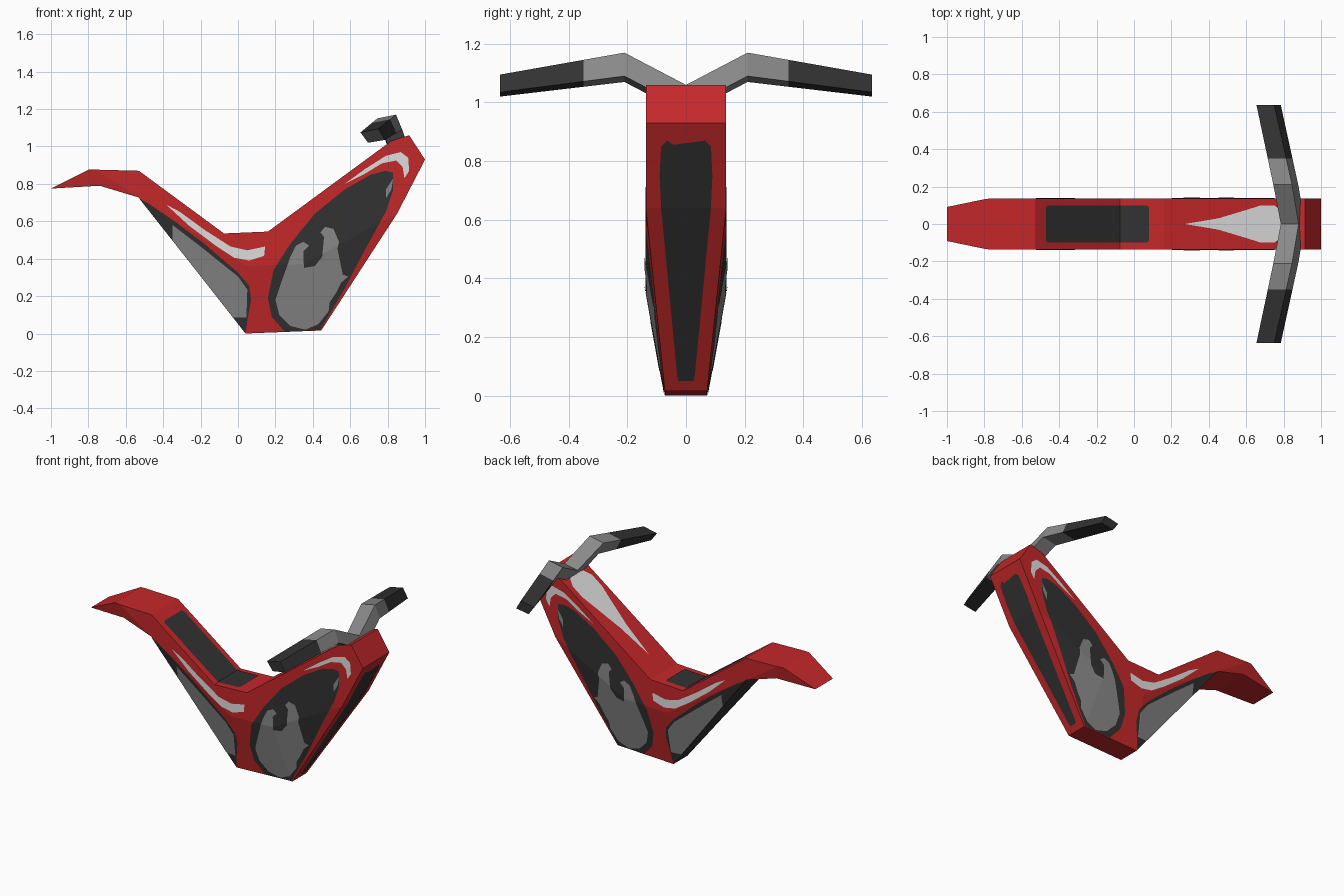
import bpy, bmesh
from mathutils import Vector

if "Cube" in bpy.data.objects:
    bpy.data.objects.remove(bpy.data.objects["Cube"])


def material(name, r, g, b):
    m = bpy.data.materials.new(name)
    m.diffuse_color = (r, g, b, 1)
    m.use_nodes = True
    m.node_tree.nodes["Principled BSDF"].inputs["Base Color"].default_value = m.diffuse_color
    return m


RED = material("red paint", 0.56, 0.021, 0.023)
DARK = material("dark rubber", 0.032, 0.032, 0.032)
GREY = material("grey metal", 0.25, 0.25, 0.25)
LIGHT = material("light trim", 0.73, 0.73, 0.73)

# Side profile (x, z), clockwise from the tail tip
PROFILE = [(-1, .775), (-.797, .877), (-.53, .87), (-.075, .535), (.16, .545),
           (.82, 1.03), (.915, 1.06), (1, .93), (.85, .64), (.445, .016),
           (.04, 0), (-.53, .727), (-.74, .79)]

# Creases where the flat sides start tapering towards the bottom
W, N = .137, .072
REAR, C1, C2, FRONT = (-.53, .727), (.04, .36), (.35, .372), (.85, .64)
B1, B2 = (.04, 0), (.445, .016)
CREASES = [(REAR, C1), (C1, C2), (C2, FRONT), (C1, B1), (C2, B2)]


def facet(a, b, c):
    # a and b lie at full width, c at the narrow bottom
    pa, pb, pc = (Vector((p[0], w, p[1])) for p, w in ((a, W), (b, W), (c, N)))
    n = (pb - pa).cross(pc - pa)
    return lambda x, z: pa.y - (n.x * (x - pa.x) + n.z * (z - pa.z)) / n.y


FACETS = [facet(REAR, C1, B1), facet(C1, C2, B1), facet(C2, FRONT, B2)]


def half_width(x, z):
    return min([W] + [f(x, z) for f in FACETS])


def sheet(points, cuts):
    # Flat outline in the XZ plane, split along straight lines
    bm = bmesh.new()
    bm.faces.new([bm.verts.new((a, 0, b)) for a, b in points])
    bmesh.ops.triangulate(bm, faces=bm.faces[:], ngon_method='EAR_CLIP')
    for p, q in cuts:
        bmesh.ops.bisect_plane(bm, geom=bm.verts[:] + bm.edges[:] + bm.faces[:],
                               dist=1e-5, plane_co=(p[0], 0, p[1]),
                               plane_no=(p[1] - q[1], 0, q[0] - p[0]))
    return bm


def finish(name, bm, *mats):
    me = bpy.data.meshes.new(name)
    bm.to_mesh(me)
    bm.free()
    for m in mats:
        me.materials.append(m)
    ob = bpy.data.objects.new(name, me)
    bpy.context.collection.objects.link(ob)
    return ob


def plate(name, points, mat, cuts, place, out):
    bm = sheet(points, cuts)
    for v in bm.verts:
        v.co = place(v.co.x, v.co.z)
    bm.normal_update()
    out = Vector(out)
    bmesh.ops.reverse_faces(bm, faces=[f for f in bm.faces if f.normal.dot(out) < 0])
    finish(name, bm, mat)


def side_plates(name, points, mat, lift):
    for side, s in (("front", -1), ("back", 1)):
        plate(name + "_" + side, points, mat, CREASES,
              lambda x, z: Vector((x, s * (half_width(x, z) + lift), z)), (0, s, 0))


def mirrored(half):
    # Mirror an outline given as (position, half width)
    return half + [(a, -b) for a, b in reversed(half) if b > 0]


def along(path, s):
    for (s0, t0), (s1, t1) in zip(path, path[1:]):
        if s <= s1 + 1e-6:
            break
    return t0 + (t1 - t0) * (s - s0) / (s1 - s0)


# Body: profile side, tapered, extruded through to its mirror image
bm = sheet(PROFILE, CREASES)
for v in bm.verts:
    v.co.y = half_width(v.co.x, v.co.z)
new = bmesh.ops.extrude_face_region(bm, geom=bm.faces[:], use_keep_orig=True)
for g in new["geom"]:
    if isinstance(g, bmesh.types.BMVert):
        g.co.y = -g.co.y
bmesh.ops.recalc_face_normals(bm, faces=bm.faces[:])
for f in bm.faces:
    c = f.calc_center_median()
    if f.normal.x < -.5 and f.normal.z < -.3 and c.z < .72:
        f.material_index = 1  # underside behind the rear panel
finish("body", bm, RED, DARK)

# Painted side panels
side_plates("main_panel", [
    (.79, .87), (.83, .86), (.83, .77), (.79, .65), (.68, .45), (.57, .24),
    (.44, .02), (.25, .01), (.18, .09), (.16, .19), (.19, .34), (.28, .48),
    (.41, .64), (.57, .77), (.71, .85)], DARK, .002)
side_plates("engine_shape", [
    (.20, .18), (.23, .27), (.28, .33), (.28, .41), (.31, .47), (.35, .49),
    (.38, .47), (.35, .44), (.33, .385), (.35, .35), (.41, .36), (.45, .41),
    (.475, .45), (.475, .50), (.44, .54), (.465, .57), (.51, .56), (.54, .49),
    (.52, .41), (.49, .35), (.50, .305), (.56, .315), (.59, .305), (.55, .27),
    (.52, .21), (.49, .165), (.485, .12), (.43, .05), (.36, .02), (.28, .04),
    (.22, .10)], GREY, .004)
side_plates("panel_glint", [(.83, .83), (.82, .77), (.79, .72), (.79, .77)], GREY, .004)
side_plates("rear_panel", [
    (-.53, .724), (-.47, .69), (-.34, .60), (-.18, .48), (0, .325), (.06, .255),
    (.07, .18), (.05, .07), (.04, .003)], DARK, .002)
side_plates("rear_panel_centre", [
    (-.35, .58), (-.20, .465), (0, .305), (.05, .235), (.045, .085),
    (-.025, .085), (-.35, .50)], GREY, .004)
side_plates("upper_stripe", [
    (.57, .80), (.68, .88), (.79, .95), (.87, .97), (.91, .94), (.915, .87),
    (.89, .83), (.88, .89), (.845, .925), (.77, .91), (.68, .855)], LIGHT, .003)
side_plates("lower_stripe", [
    (-.385, .69), (-.31, .65), (-.18, .555), (-.04, .465), (.05, .445),
    (.145, .465), (.14, .415), (.06, .39), (-.02, .405), (-.12, .47),
    (-.26, .575)], LIGHT, .003)

# Seat pad and tank teardrop on the top surfaces
TOP = PROFILE[2:6]


def on_top(x, y):
    return Vector((x, y, along(TOP, x) + .004))


plate("seat_pad", mirrored([(-.47, .09), (-.46, .1), (.07, .1), (.08, .09)]),
      DARK, [((-.075, 0), (-.075, 1))], on_top, (0, 0, 1))
plate("tank_teardrop", mirrored([(.27, 0), (.45, .03), (.6, .075), (.68, .1),
                                 (.75, .1), (.79, .07), (.80, .03)]),
      LIGHT, [], on_top, (0, 0, 1))

# Dark insert on the leading face
NOSE = [(z, x) for x, z in reversed(PROFILE[7:10])]
plate("nose_insert", mirrored([(.05, .025), (.07, .03), (.64, .085), (.75, .09),
                               (.85, .085), (.87, .065), (.848, .03)]),
      DARK, [((.64, 0), (.64, 1))],
      lambda z, y: Vector((along(NOSE, z) + .004, y, z)), (1, 0, 0))

# Handlebar: four-sided sections swept from the centre to both grips
bar = [(0, [(.88, 1.06), (.915, .98), (.815, .96), (.785, 1.04)]),
       (.21, [(.845, 1.17), (.878, 1.09), (.78, 1.07), (.745, 1.15)]),
       (.635, [(.75, 1.095), (.785, 1.035), (.695, 1.02), (.655, 1.075)])]
t = (.35 - .21) / (.635 - .21)
grip = [tuple(Vector(a).lerp(Vector(b), t)) for a, b in zip(bar[1][1], bar[2][1])]
bar.insert(2, (.35, grip))
sections = [(-y, s) for y, s in reversed(bar[1:])] + bar
bm = bmesh.new()
rings = [[bm.verts.new((x, y, z)) for x, z in s] for y, s in sections]
for r0, r1 in zip(rings, rings[1:]):
    for i in range(4):
        j = (i + 1) % 4
        bm.faces.new((r0[i], r0[j], r1[j], r1[i]))
bm.faces.new(rings[0])
bm.faces.new(rings[-1])
bmesh.ops.recalc_face_normals(bm, faces=bm.faces[:])
for f in bm.faces:
    f.material_index = int(abs(f.calc_center_median().y) > .35)
finish("handlebar", bm, GREY, DARK)
